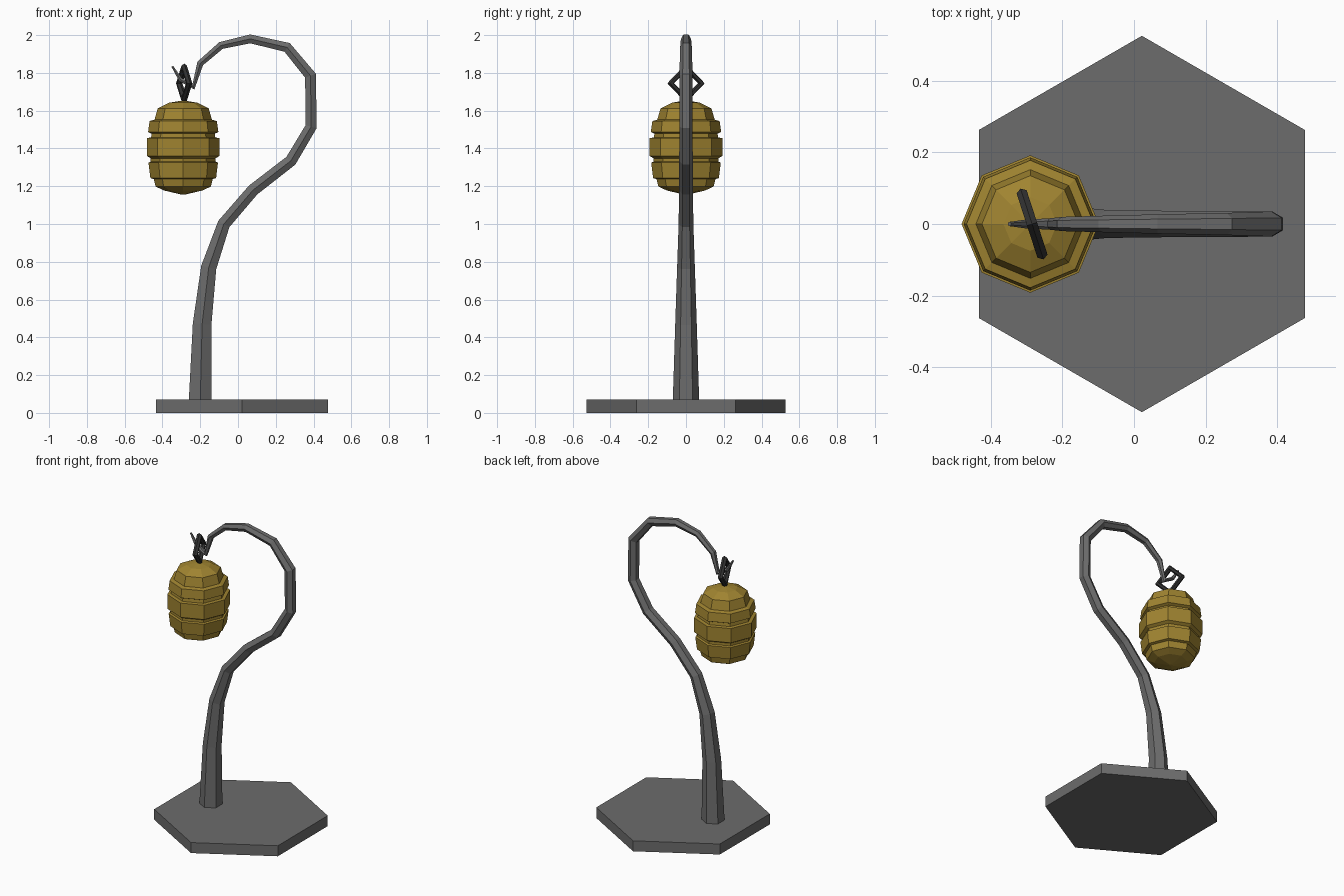
import bpy, bmesh, math
from mathutils import Vector, Matrix

if "Cube" in bpy.data.objects:
    bpy.data.objects.remove(bpy.data.objects["Cube"])


def material(name, rgb):
    m = bpy.data.materials.new(name)
    m.use_nodes = True
    m.diffuse_color = (*rgb, 1)
    m.node_tree.nodes["Principled BSDF"].inputs["Base Color"].default_value = (*rgb, 1)
    return m


grey = material("grey metal", (0.15, 0.15, 0.15))
dark = material("dark iron", (0.03, 0.03, 0.03))
gold = material("honey gold", (0.35, 0.23, 0.03))


def skin(name, rings, mat, closed=False):
    """Join rings of points into a flat-shaded surface, capping the ends if open."""
    bm = bmesh.new()
    loops = [[bm.verts.new(p) for p in ring] for ring in rings]
    n = len(loops[0])
    pairs = list(zip(loops, loops[1:]))
    if closed:
        pairs.append((loops[-1], loops[0]))
    for a, b in pairs:
        for i in range(n):
            j = (i + 1) % n
            bm.faces.new((a[i], a[j], b[j], b[i]))
    if not closed:
        bm.faces.new(loops[0])
        bm.faces.new(loops[-1])
    bmesh.ops.recalc_face_normals(bm, faces=bm.faces)
    mesh = bpy.data.meshes.new(name)
    bm.to_mesh(mesh)
    bm.free()
    mesh.materials.append(mat)
    obj = bpy.data.objects.new(name, mesh)
    bpy.context.collection.objects.link(obj)
    return obj


def lathe(name, profile, sides, mat, x):
    """Turn (radius, z) pairs about a vertical axis, with corners on the y axis."""
    return skin(name, [[(x + r * math.sin(math.tau * i / sides),
                         r * math.cos(math.tau * i / sides), z)
                        for i in range(sides)] for r, z in profile], mat)


def sweep(name, path, mat):
    """Hexagonal tube along (x, z, radius) points in the xz plane."""
    pts = [Vector((x, 0, z)) for x, z, r in path]
    side = Vector((0, 1, 0))
    rings = []
    for k, p in enumerate(pts):
        before = (p - pts[k - 1]).normalized() if k else Vector((0, 0, 1))
        after = (pts[k + 1] - p).normalized() if k + 1 < len(pts) else before
        across = side.cross((before + after).normalized())
        r = path[k][2]
        rings.append([p + r * (side * math.cos(i * math.pi / 3)
                               + across * math.sin(i * math.pi / 3)) for i in range(6)])
    return skin(name, rings, mat)


# Hexagonal foot
lathe("base_plate", [(0.526, 0), (0.526, 0.07)], 6, grey, 0.022)

# Tapering crook ending in a small upturned hook
sweep("curved_post", [
    (-0.2, 0.06, 0.07), (-0.19, 0.47, 0.057), (-0.155, 0.77, 0.047),
    (-0.075, 1.0, 0.039), (0.08, 1.18, 0.037), (0.28, 1.335, 0.036),
    (0.387, 1.515, 0.035), (0.384, 1.785, 0.035), (0.26, 1.935, 0.031),
    (0.065, 1.98, 0.027), (-0.09, 1.945, 0.023), (-0.2, 1.85, 0.02),
    (-0.236, 1.725, 0.016), (-0.305, 1.765, 0.012), (-0.348, 1.835, 0.006)], grey)

# Diamond hanging ring, turned slightly about the vertical
turn = Matrix.Rotation(math.radians(18), 3, 'Z')
centre = Vector((-0.285, 0, 1.745))
ring = []
for k in range(4):
    a = k * math.pi / 2
    out = Vector((0, math.cos(a), math.sin(a)))
    ring.append([centre + turn @ (out * (0.085 + 0.019 * math.cos(b))
                                  + Vector((0.017 * math.sin(b), 0, 0)))
                 for b in (i * math.pi / 3 for i in range(6))])
skin("hanging_ring", ring, dark, closed=True)

# Banded hive lantern
lathe("hive_lantern", [
    (0.015, 1.652), (0.075, 1.642), (0.135, 1.612), (0.152, 1.552), (0.178, 1.545),
    (0.186, 1.487), (0.167, 1.478), (0.17, 1.458), (0.192, 1.455), (0.192, 1.36),
    (0.172, 1.348), (0.172, 1.33), (0.184, 1.325), (0.174, 1.243),
    (0.156, 1.238), (0.146, 1.198), (0.1, 1.177), (0.01, 1.156)], 8, gold, -0.29)
